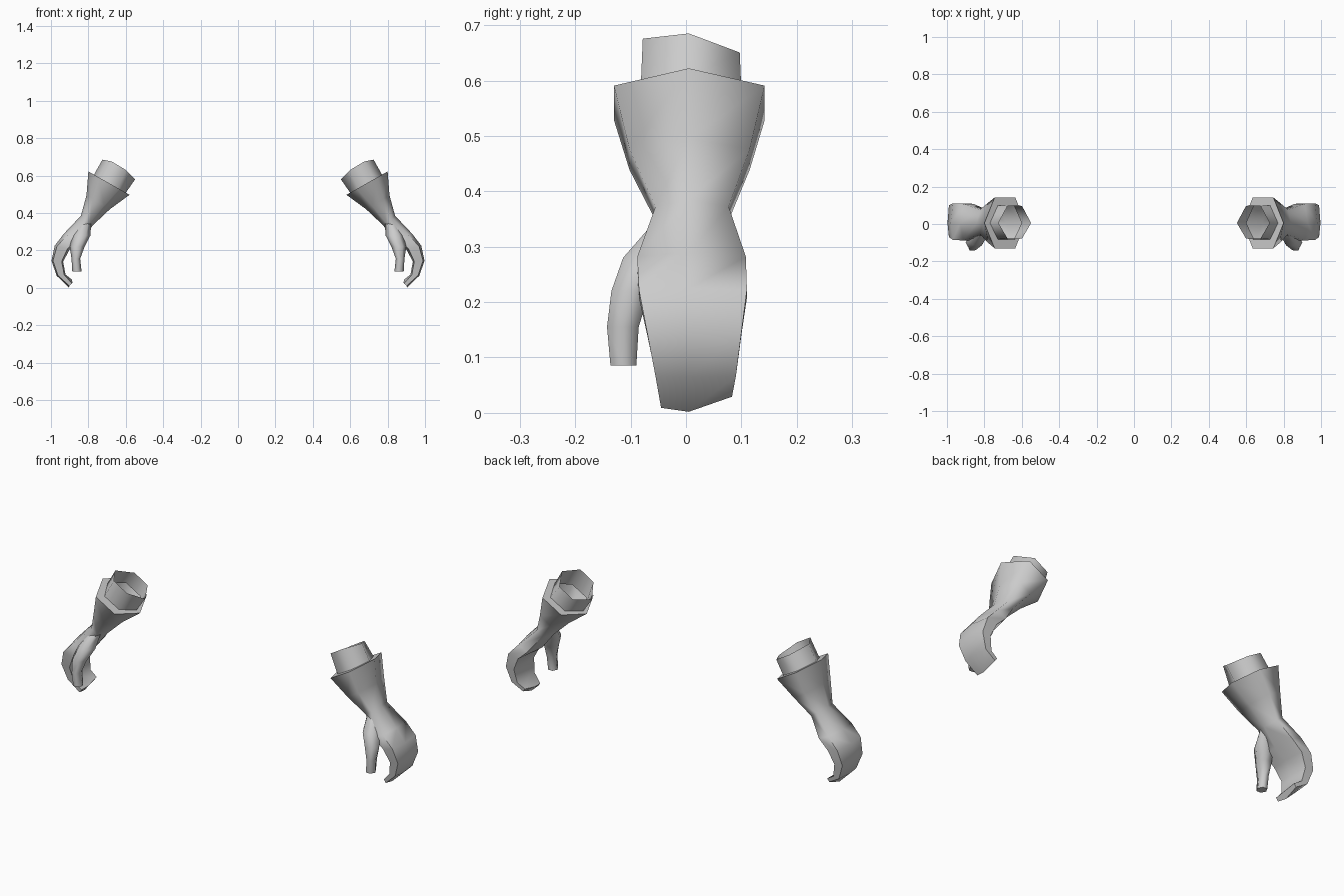
import bpy, bmesh, math

if "Cube" in bpy.data.objects:
    bpy.data.objects.remove(bpy.data.objects["Cube"])

grey = bpy.data.materials.new("light_grey")
grey.diffuse_color = (0.6, 0.6, 0.6, 1)
grey.use_nodes = True
grey.node_tree.nodes["Principled BSDF"].inputs["Base Color"].default_value = grey.diffuse_color


def hex_ring(xo, zo, xi, zi, yf, yb, f=0.75, lift_f=0.0, lift_b=0.0):
    """Six-sided section from its outer point, inner point, front and back depth."""
    def at(t, y, lift=0.0):
        return (xi + (xo - xi) * t, y, zi + (zo - zi) * t + lift)
    return [at(1, 0.005), at(f, yf, lift_f), at(1 - f, yf, lift_f),
            at(0, 0.005), at(1 - f, yb, lift_b), at(f, yb, lift_b)]


def oval_ring(cx, cy, cz, rx, ry, n=6):
    return [(cx + rx * math.cos(2 * math.pi * i / n),
             cy + ry * math.sin(2 * math.pi * i / n), cz) for i in range(n)]


def loft(name, rings, cap_end=False):
    """Skin the rings into a tube, mirrored to the other side."""
    bm = bmesh.new()
    rows = [[bm.verts.new(p) for p in r] for r in rings]
    n = len(rows[0])
    for a, b in zip(rows, rows[1:]):
        for i in range(n):
            j = (i + 1) % n
            bm.faces.new((a[i], a[j], b[j], b[i]))
    if cap_end:
        bm.faces.new(rows[-1])
    bmesh.ops.recalc_face_normals(bm, faces=bm.faces)
    me = bpy.data.meshes.new(name)
    bm.to_mesh(me)
    bm.free()
    me.materials.append(grey)
    ob = bpy.data.objects.new(name, me)
    bpy.context.collection.objects.link(ob)
    bpy.ops.object.select_all(action='DESELECT')
    ob.select_set(True)
    bpy.context.view_layer.objects.active = ob
    bpy.ops.object.shade_smooth_by_angle(angle=math.radians(75))
    mirror = ob.modifiers.new("mirror", 'MIRROR')
    mirror.use_mirror_merge = False
    return ob


sleeve_base = hex_ring(0.77, 0.605, 0.60, 0.508, -0.082, 0.10)

# Open sleeve at the top of each gauntlet
loft("sleeve", [
    hex_ring(0.725, 0.685, 0.55, 0.58, -0.078, 0.097, 0.72, 0.02, -0.005),
    sleeve_base,
])

# Flared cuff, wrist, back of the hand and curled fingers
loft("gauntlet", [
    sleeve_base,
    hex_ring(0.80, 0.622, 0.58, 0.497, -0.13, 0.142),
    hex_ring(0.81, 0.495, 0.685, 0.42, -0.102, 0.115),
    hex_ring(0.84, 0.385, 0.775, 0.335, -0.055, 0.077),
    hex_ring(0.93, 0.29, 0.84, 0.25, -0.088, 0.108, 0.8),
    hex_ring(0.98, 0.225, 0.90, 0.205, -0.085, 0.110, 0.85),
    hex_ring(0.997, 0.145, 0.935, 0.14, -0.070, 0.100, 0.88),
    hex_ring(0.97, 0.065, 0.922, 0.07, -0.055, 0.090, 0.85),
    hex_ring(0.905, 0.002, 0.885, 0.028, -0.045, 0.083, 0.8, 0.002, 0.022),
], cap_end=True)

# Thumb growing from the wrist
loft("thumb", [
    oval_ring(0.815, -0.030, 0.350, 0.030, 0.026),
    oval_ring(0.837, -0.072, 0.280, 0.048, 0.048),
    oval_ring(0.860, -0.100, 0.220, 0.040, 0.040),
    oval_ring(0.867, -0.114, 0.155, 0.023, 0.033),
    oval_ring(0.861, -0.113, 0.086, 0.025, 0.027),
], cap_end=True)
